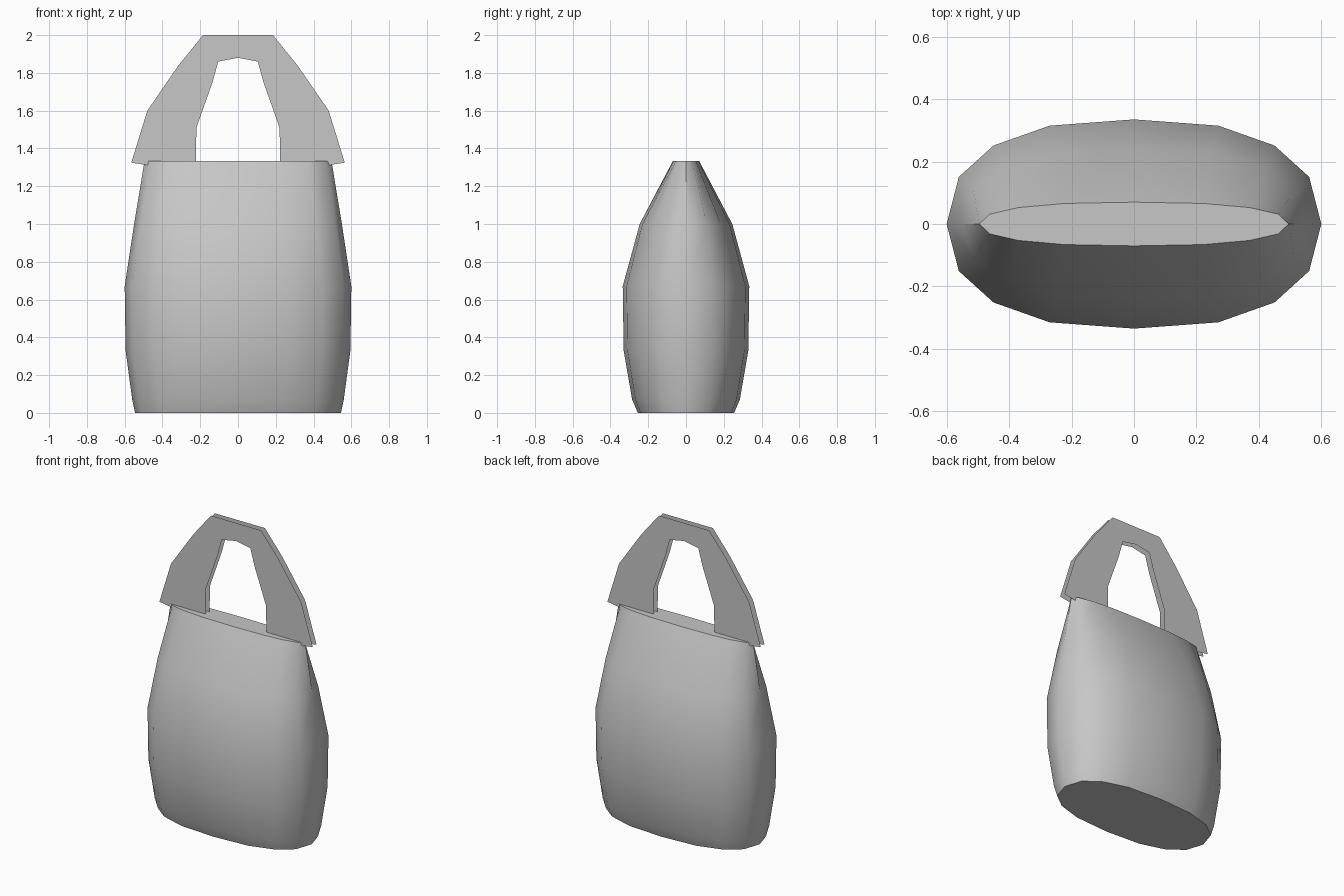
import bpy
import math

cube = bpy.data.objects.get("Cube")
if cube:
    bpy.data.objects.remove(cube, do_unlink=True)

grey = bpy.data.materials.new("plain_grey")
grey.use_nodes = True
tone = (0.57, 0.57, 0.57, 1)
grey.diffuse_color = tone
grey.node_tree.nodes["Principled BSDF"].inputs["Base Color"].default_value = tone


def add_part(name, verts, faces):
    mesh = bpy.data.meshes.new(name)
    mesh.from_pydata(verts, [], faces)
    mesh.materials.append(grey)
    obj = bpy.data.objects.new(name, mesh)
    bpy.context.collection.objects.link(obj)
    return obj


# Bag body: rounded sixteen-sided section, lofted through (height, half width, half depth)
levels = [(0, 0.545, 0.255), (0.07, 0.56, 0.285), (0.33, 0.595, 0.33),
          (0.67, 0.6, 0.335), (1.0, 0.55, 0.245), (1.333, 0.495, 0.07)]
quarter = [(1, 0), (0.935, 0.45), (0.75, 0.75), (0.45, 0.94)]
section = quarter + [(0, 1)] + [(-x, y) for x, y in quarter[:0:-1]]
section += [(-x, -y) for x, y in section]
n = len(section)

verts = [(x * w, y * d, z) for z, w, d in levels for x, y in section]
faces = [(r * n + i, r * n + (i + 1) % n, (r + 1) * n + (i + 1) % n, (r + 1) * n + i)
         for r in range(len(levels) - 1) for i in range(n)]
faces.append(tuple(reversed(range(n))))
faces.append(tuple(range((len(levels) - 1) * n, len(levels) * n)))
body = add_part("bag_body", verts, faces)

bpy.ops.object.select_all(action="DESELECT")
body.select_set(True)
bpy.context.view_layer.objects.active = body
bpy.ops.object.shade_smooth_by_angle(angle=math.radians(50))

# Handles: two thin flat arches, each a strip between an outer and an inner edge
outer = [(0, 2), (0.185, 2), (0.315, 1.84), (0.48, 1.6), (0.565, 1.325)]
inner = [(0, 1.88), (0.105, 1.86), (0.135, 1.75), (0.22, 1.51), (0.225, 1.27)]


def mirrored(points):
    return [(-x, z) for x, z in points[:0:-1]] + points


def add_handle(name, y):
    top, low = mirrored(outer), mirrored(inner)
    m = len(top)
    strip = [(i, m + i, m + i + 1, i + 1) for i in range(m - 1)]
    if y > 0:
        strip = [face[::-1] for face in strip]
    add_part(name, [(x, y, z) for x, z in top + low], strip)


add_handle("front_handle", -0.02)
add_handle("back_handle", 0.02)
